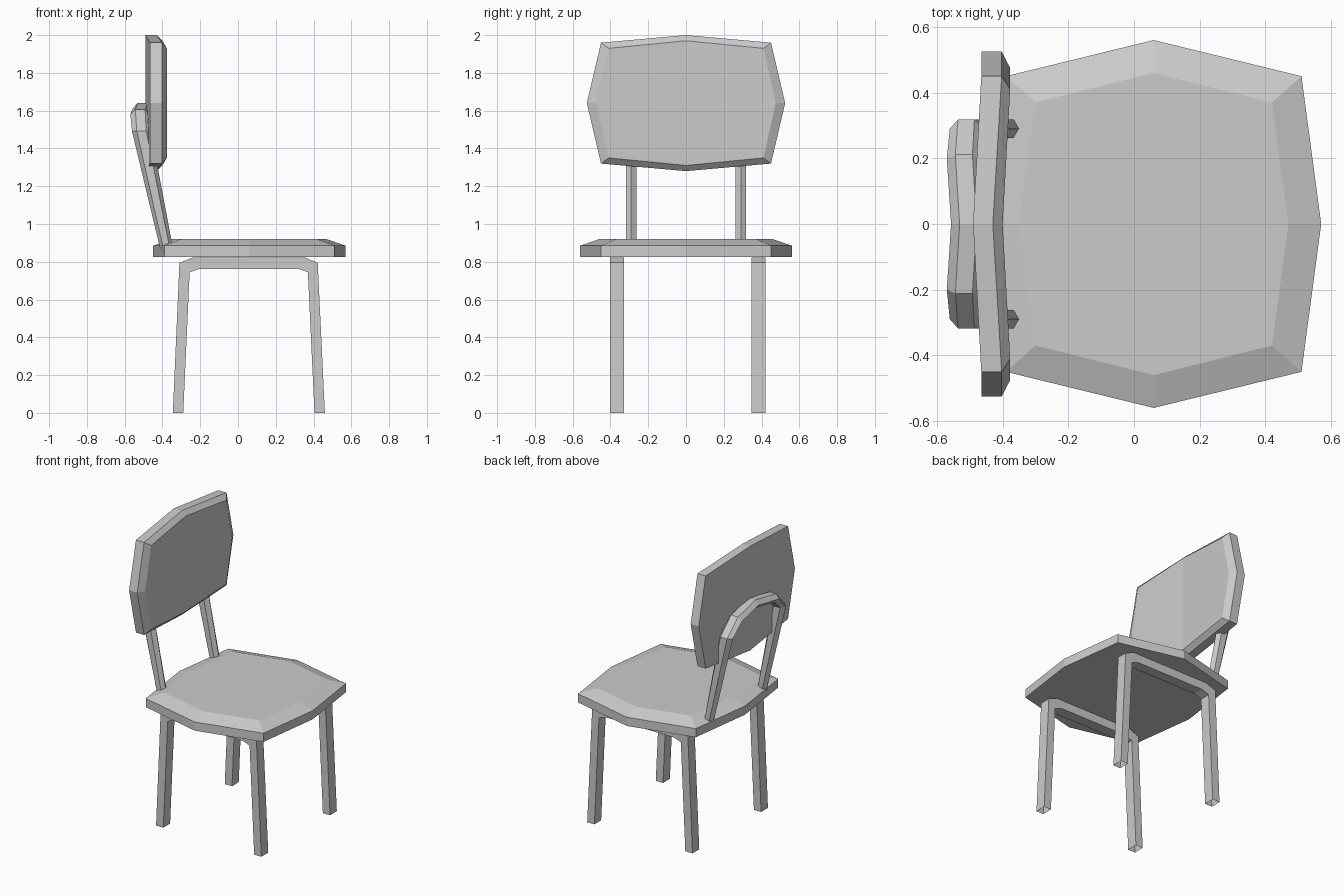
import bpy, bmesh
from mathutils import Vector

if "Cube" in bpy.data.objects:
    bpy.data.objects.remove(bpy.data.objects["Cube"])


def loft(name, rings, caps=True, closed=False, fold=False):
    """Skin a row of equal-length point rings, optionally capped at both ends."""
    bm = bmesh.new()
    vs = [[bm.verts.new(p) for p in r] for r in rings]
    n = len(rings[0])
    pairs = list(zip(vs, vs[1:])) + ([(vs[-1], vs[0])] if closed else [])
    for a, b in pairs:
        for i in range(n):
            j = (i + 1) % n
            bm.faces.new((a[i], a[j], b[j], b[i]))
    if caps:
        for r in (vs[0], vs[-1]):
            if fold:
                h = n // 2
                bm.faces.new(r[:h + 1])
                bm.faces.new(r[h:] + r[:1])
            else:
                bm.faces.new(r)
    bmesh.ops.recalc_face_normals(bm, faces=bm.faces)
    me = bpy.data.meshes.new(name)
    bm.to_mesh(me)
    bm.free()
    ob = bpy.data.objects.new(name, me)
    bpy.context.collection.objects.link(ob)
    return ob


# Seat: eight-sided slab with a sloped upper rim
def octagon(cx, sx, sy, mx, my, z):
    return [(cx + mx, 0, z), (cx + sx, sy, z), (cx, my, z), (cx - sx, sy, z),
            (cx - mx, 0, z), (cx - sx, -sy, z), (cx, -my, z), (cx + sx, -sy, z)]


outer = (0.06, 0.45, 0.45, 0.51, 0.56)
loft("seat", [octagon(*outer, 0.825), octagon(*outer, 0.885),
              octagon(0.06, 0.36, 0.37, 0.41, 0.46, 0.92)])


# Backrest: eight-sided panel folded down the middle, bevelled at the front
def panel(y1, y2, h1, h2, x_mid, x_side):
    c = 1.64
    return [(x_mid, 0, c + h2), (x_side, y1, c + h1), (x_side, y2, c), (x_side, y1, c - h1),
            (x_mid, 0, c - h2), (x_side, -y1, c - h1), (x_side, -y2, c), (x_side, -y1, c + h1)]


loft("backrest", [panel(0.45, 0.525, 0.32, 0.36, -0.49, -0.465),
                  panel(0.45, 0.525, 0.32, 0.36, -0.43, -0.403),
                  panel(0.41, 0.475, 0.29, 0.33, -0.40, -0.377)], fold=True)

# Backrest support: six-sided bar bent into an arch
half = [(-0.376, 0.29, 0.86), (-0.511, 0.29, 1.49), (-0.518, 0.20, 1.58)]
path = [Vector(p) for p in half] + [Vector((-0.505, 0, 1.612))]
path += [Vector((p[0], -p[1], p[2])) for p in reversed(half)]
scale = [0.034, 0.05, 0.052, 0.052, 0.052, 0.05, 0.034]
rings = []
for i, p in enumerate(path):
    t = path[min(i + 1, 6)] - path[max(i - 1, 0)]
    nrm = Vector((0, t.z, -t.y)).normalized()
    if i in (0, 6):
        nrm = Vector((0, 1 if i == 0 else -1, 0))
    s = scale[i]
    rings.append([p + Vector((dx * s, 0, 0)) + nrm * w * 0.028 for dx, w in
                  ((-1, 0), (-0.5, 1), (0.5, 1), (1, 0), (0.5, -1), (-0.5, -1))])
loft("backrest_support", rings)

# Leg frames: bent rectangular tubes with open feet
outline = [((-0.345, 0), (-0.29, 0)), ((-0.31, 0.795), (-0.256, 0.744)),
           ((-0.24, 0.822), (-0.203, 0.763)), ((0.355, 0.822), (0.32, 0.763)),
           ((0.422, 0.795), (0.37, 0.744)), ((0.46, 0), (0.405, 0))]
for name, y0, y1 in (("front_leg_frame", -0.402, -0.327), ("rear_leg_frame", 0.348, 0.422)):
    loft(name, [[(a[0], y0, a[1]), (a[0], y1, a[1]), (b[0], y1, b[1]), (b[0], y0, b[1])]
                for a, b in outline], caps=False)
